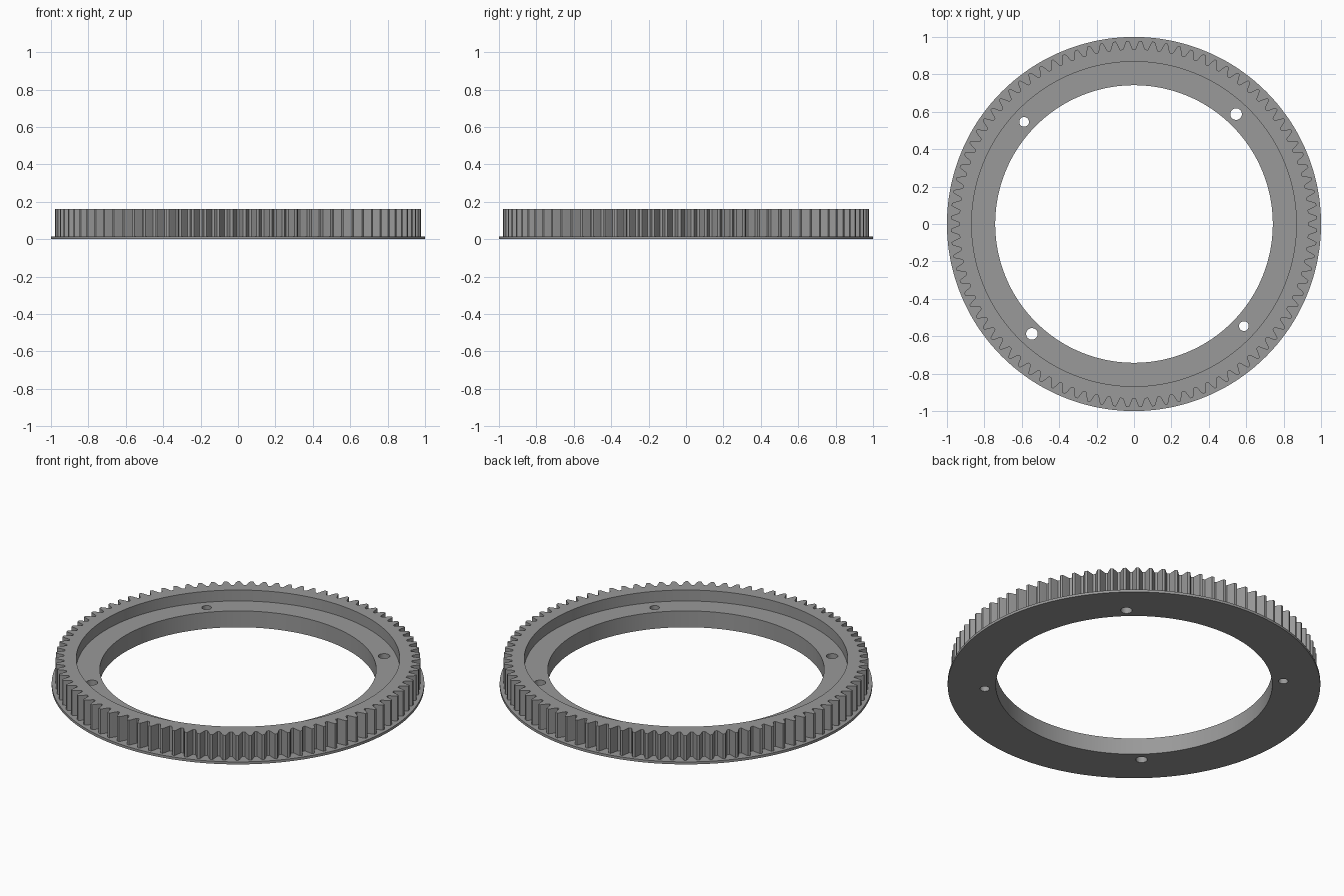
import bpy, bmesh, math

if "Cube" in bpy.data.objects:
    bpy.data.objects.remove(bpy.data.objects["Cube"])

TEETH, STEPS = 88, 10
N = TEETH * STEPS
ROOT, TIP = 0.934, 0.98

grey = bpy.data.materials.new("steel grey")
grey.diffuse_color = (0.32, 0.32, 0.32, 1)
grey.use_nodes = True
grey.node_tree.nodes["Principled BSDF"].inputs["Base Color"].default_value = grey.diffuse_color


def tooth_radius(i):
    # rounded tooth wave with a gap centred on each axis
    wave = -math.cos(2 * math.pi * i / STEPS) * 1.25
    wave = max(-1, min(1, wave))
    return ROOT + (TIP - ROOT) * (wave + 1) / 2


def circle(r):
    return lambda i: r


# Ring gear: closed cross-section swept round the axis
section = [(circle(0.742), 0), (circle(1.0), 0), (circle(1.0), 0.015),
           (tooth_radius, 0.015), (tooth_radius, 0.162),
           (circle(0.868), 0.162), (circle(0.868), 0.097), (circle(0.742), 0.097)]
bm = bmesh.new()
rings = []
for radius, z in section:
    ring = []
    for i in range(N):
        a = 2 * math.pi * i / N
        r = radius(i)
        ring.append(bm.verts.new((r * math.cos(a), r * math.sin(a), z)))
    rings.append(ring)
for k, ring in enumerate(rings):
    nxt = rings[(k + 1) % len(rings)]
    for i in range(N):
        j = (i + 1) % N
        bm.faces.new((ring[i], nxt[i], nxt[j], ring[j]))
bmesh.ops.recalc_face_normals(bm, faces=bm.faces)
mesh = bpy.data.meshes.new("ring_gear")
bm.to_mesh(mesh)
bm.free()
mesh.materials.append(grey)
gear = bpy.data.objects.new("ring_gear", mesh)
bpy.context.collection.objects.link(gear)

# Four bolt holes through the inner ledge, alternating in size
for k in range(4):
    a = math.radians(47.1 + 90 * k)
    bpy.ops.mesh.primitive_cylinder_add(
        vertices=32, radius=0.031 if k % 2 == 0 else 0.026, depth=0.4,
        location=(0.802 * math.cos(a), 0.802 * math.sin(a), 0.05))
    cutter = bpy.context.object
    cutter.name = "hole_cutter"
    cutter.hide_render = True
    cutter.data.materials.append(grey)
    bpy.context.view_layer.objects.active = gear
    mod = gear.modifiers.new("bolt_hole", 'BOOLEAN')
    mod.operation, mod.solver, mod.object = 'DIFFERENCE', 'EXACT', cutter
    bpy.ops.object.modifier_apply(modifier=mod.name)
    bpy.data.objects.remove(cutter)

# Smooth round walls, sharp edges kept
bpy.ops.object.select_all(action='DESELECT')
gear.select_set(True)
bpy.context.view_layer.objects.active = gear
bpy.ops.object.shade_smooth_by_angle(angle=math.radians(30))
